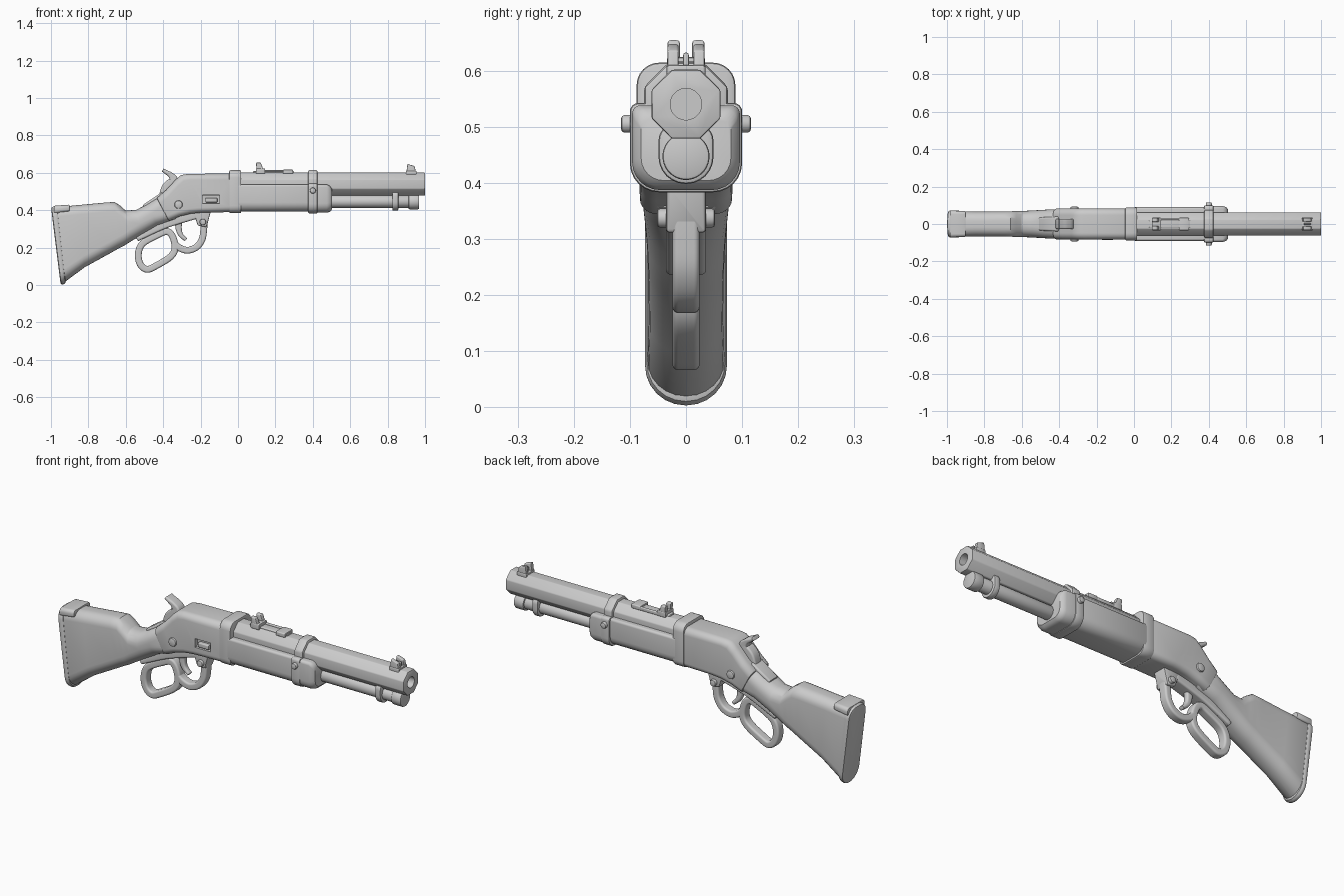
import bpy, bmesh, math
from mathutils import Vector, Matrix


def finish(name, bm, bevel):
    bmesh.ops.recalc_face_normals(bm, faces=bm.faces)
    me = bpy.data.meshes.new(name)
    bm.to_mesh(me)
    bm.free()
    ob = bpy.data.objects.new(name, me)
    bpy.context.collection.objects.link(ob)
    if bevel:
        m = ob.modifiers.new("bevel", 'BEVEL')
        m.width, m.segments, m.limit_method = bevel, 2, 'ANGLE'
        m.angle_limit = math.radians(40)
    return ob


def loft(name, stations, y=0, closed=False, bevel=0.006):
    """Stations: (x_bottom, z_bottom, x_top, z_top, half_width, r_bottom, r_top)."""
    bm = bmesh.new()
    rings = []
    for xb, zb, xt, zt, hw, rb, rt in stations:
        b, t = Vector((xb, 0, zb)), Vector((xt, 0, zt))
        h = (t - b).length
        u = (t - b) / h
        cap = min(hw, h / 2) * 0.98
        rb, rt = min(rb, cap), min(rt, cap)
        ring = []
        for c, (sy, top) in enumerate([(1, 1), (-1, 1), (-1, 0), (1, 0)]):
            r = rt if top else rb
            for k in range(7):
                a = math.radians(90 * c + 15 * k)
                s = (h - r if top else r) + r * math.sin(a)
                p = b + u * s + Vector((0, y + sy * (hw - r) + r * math.cos(a), 0))
                ring.append(bm.verts.new(p))
        rings.append(ring)
    pairs = list(zip(rings, rings[1:])) + ([(rings[-1], rings[0])] if closed else [])
    n = len(rings[0])
    for p, q in pairs:
        for i in range(n):
            j = (i + 1) % n
            bm.faces.new((p[i], p[j], q[j], q[i]))
    if not closed:
        bm.faces.new(rings[0])
        bm.faces.new(rings[-1])
    return finish(name, bm, bevel)


def bar(name, x0, x1, z0, z1, hw, rb=0.005, rt=0.005, y=0, bevel=0.006):
    return loft(name, [(x, z0, x, z1, hw, rb, rt) for x in (x0, x1)], y, bevel=bevel)


def ribbon(name, pts, hw, closed=False, r=0.01, steps=5):
    """Smooth strip through (x, z, thickness) points."""
    p = [Vector(v) for v in pts]
    n = len(p)
    get = (lambda i: p[i % n]) if closed else (lambda i: p[max(0, min(n - 1, i))])
    path = []
    for i in range(n if closed else n - 1):
        a, b, c, d = (get(i + k) for k in (-1, 0, 1, 2))
        for s in range(steps):
            t = s / steps
            path.append(0.5 * (2 * b + (c - a) * t + (2 * a - 5 * b + 4 * c - d) * t * t
                               + (3 * b - a - 3 * c + d) * t ** 3))
    if not closed:
        path.append(p[-1])
    m = len(path)
    st = []
    for i, q in enumerate(path):
        lo = path[i - 1] if closed or i else path[0]
        hi = path[(i + 1) % m] if closed else path[min(i + 1, m - 1)]
        d = (hi - lo).xy.normalized()
        nx, nz = -d.y * q.z / 2, d.x * q.z / 2
        st.append((q.x - nx, q.y - nz, q.x + nx, q.y + nz, hw, r, r))
    return loft(name, st, closed=closed, bevel=0.004)


def cyl(name, loc, r, length, axis='X', sides=32, bevel=0.005):
    bm = bmesh.new()
    bmesh.ops.create_cone(bm, cap_ends=True, segments=sides, radius1=r, radius2=r, depth=length)
    rot = Matrix.Rotation(math.pi / 2, 4, 'Y' if axis == 'X' else 'X')
    bm.transform(Matrix.Translation(loc) @ rot @ Matrix.Rotation(math.pi / sides, 4, 'Z'))
    return finish(name, bm, bevel)


def cut(ob, cutter):
    m = ob.modifiers.new("cut", 'BOOLEAN')
    m.operation, m.object, m.solver = 'DIFFERENCE', cutter, 'EXACT'
    cutter.hide_render = True
    cutters.append(cutter)


cutters = []

# Stock and butt plate
loft("stock", [(-0.935, 0.01, -0.98, 0.415, 0.069, 0.068, 0.05),
               (-0.82, 0.095, -0.85, 0.428, 0.066, 0.06, 0.05),
               (-0.68, 0.172, -0.70, 0.442, 0.067, 0.06, 0.05),
               (-0.64, 0.195, -0.66, 0.444, 0.068, 0.06, 0.05),
               (-0.61, 0.21, -0.63, 0.425, 0.069, 0.06, 0.055),
               (-0.57, 0.235, -0.60, 0.398, 0.07, 0.06, 0.06),
               (-0.51, 0.27, -0.545, 0.402, 0.073, 0.06, 0.06),
               (-0.43, 0.32, -0.49, 0.43, 0.077, 0.05, 0.055),
               (-0.33, 0.355, -0.40, 0.485, 0.078, 0.04, 0.05)])
loft("butt_plate", [(-0.948, 0.0, -1.0, 0.418, 0.073, 0.072, 0.055),
                    (-0.92, 0.008, -0.965, 0.424, 0.073, 0.072, 0.055)], bevel=0.012)
loft("butt_plate_tang", [(-0.985, 0.385, -0.985, 0.424, 0.072, 0.01, 0.05),
                         (-0.90, 0.395, -0.90, 0.430, 0.069, 0.01, 0.05)])

# Receiver with loading port
receiver = loft("receiver", [(-0.37, 0.342, -0.435, 0.465, 0.082, 0.03, 0.035),
                             (-0.31, 0.368, -0.385, 0.508, 0.083, 0.03, 0.035),
                             (-0.25, 0.382, -0.335, 0.562, 0.083, 0.03, 0.035),
                             (-0.20, 0.387, -0.305, 0.588, 0.083, 0.03, 0.035),
                             (-0.17, 0.388, -0.27, 0.594, 0.083, 0.03, 0.035),
                             (-0.03, 0.39, -0.03, 0.597, 0.083, 0.03, 0.035)])
cut(receiver, bar("port_cutter", -0.19, -0.10, 0.436, 0.482, 0.02, y=-0.085, bevel=0))
bar("loading_gate", -0.175, -0.11, 0.442, 0.466, 0.012, y=-0.073)
bar("receiver_ring", -0.047, 0.017, 0.384, 0.614, 0.088, 0.04, 0.04)
loft("upper_tang", [(-0.50, 0.405, -0.51, 0.428, 0.035, 0.01, 0.01),
                    (-0.38, 0.46, -0.405, 0.498, 0.04, 0.01, 0.01)])
cyl("receiver_screw", (-0.318, 0, 0.43), 0.022, 0.186, 'Y', 24, 0.007)

# Hammer
ribbon("hammer", [(-0.40, 0.465, 0.05), (-0.375, 0.515, 0.07), (-0.345, 0.56, 0.05),
                  (-0.36, 0.588, 0.03), (-0.385, 0.604, 0.022), (-0.403, 0.615, 0.018)], 0.028)

# Barrel with bore
barrel = cyl("barrel", (0.48, 0, 0.54), 0.0665, 1.04, sides=8, bevel=0.004)
cut(barrel, cyl("bore_cutter", (1.0, 0, 0.54), 0.028, 0.16, bevel=0))

# Magazine tube, end cap and hanger
cyl("magazine_tube", (0.68, 0, 0.447), 0.034, 0.5)
cyl("magazine_cap", (0.94, 0, 0.447), 0.042, 0.056)
bar("magazine_hanger", 0.825, 0.857, 0.398, 0.505, 0.049, 0.048, 0.03)

# Fore-end, nose cap and barrel band
bar("fore_end", 0.0, 0.43, 0.392, 0.538, 0.09, 0.05, 0.012)
loft("nose_cap", [(0.42, 0.387, 0.42, 0.538, 0.096, 0.05, 0.015),
                  (0.475, 0.387, 0.475, 0.538, 0.096, 0.05, 0.015),
                  (0.492, 0.392, 0.492, 0.53, 0.091, 0.05, 0.02),
                  (0.502, 0.404, 0.502, 0.515, 0.08, 0.04, 0.02)], bevel=0)
bar("band_lower", 0.375, 0.425, 0.383, 0.542, 0.1, 0.052, 0.015)
cyl("band_upper", (0.4, 0, 0.54), 0.081, 0.05, sides=8, bevel=0.008)
cyl("band_screw", (0.4, 0, 0.505), 0.016, 0.232, 'Y', 24, 0.007)

# Rear sight: leaf frame, elevator and twin ears
bar("rear_sight_base", 0.08, 0.30, 0.595, 0.609, 0.02)
bar("rear_sight_elevator", 0.24, 0.295, 0.595, 0.617, 0.034)
bar("rear_sight_block", 0.095, 0.145, 0.595, 0.624, 0.034)
bar("rear_sight_rail", 0.14, 0.25, 0.595, 0.614, 0.006, y=0.027, bevel=0.002)
for side, s in (("left", 1), ("right", -1)):
    loft("rear_sight_ear_" + side, [(0.10, 0.61, 0.096, 0.654, 0.011, 0.004, 0.006),
                                    (0.138, 0.61, 0.122, 0.654, 0.011, 0.004, 0.006)],
         y=0.022 * s, bevel=0.003)
    # Front sight ears
    loft("front_sight_ear_" + side, [(0.90, 0.60, 0.906, 0.648, 0.01, 0.004, 0.005),
                                     (0.952, 0.60, 0.944, 0.636, 0.01, 0.004, 0.005)],
         y=0.023 * s, bevel=0.003)
bar("front_sight_base", 0.897, 0.955, 0.585, 0.61, 0.035)
bar("front_sight_post", 0.91, 0.945, 0.60, 0.632, 0.005, bevel=0.002)

# Lever: finger loop, trigger guard, pivot block
T = 0.036
ribbon("lever_loop", [(x, z, T) for x, z in [
    (-0.533, 0.165), (-0.522, 0.11), (-0.487, 0.084), (-0.44, 0.102), (-0.36, 0.152),
    (-0.337, 0.20), (-0.35, 0.26), (-0.38, 0.286), (-0.43, 0.268), (-0.51, 0.222)]], 0.024, True)
ribbon("trigger_guard", [(x, z, T) for x, z in [
    (-0.342, 0.225), (-0.315, 0.20), (-0.27, 0.186), (-0.222, 0.203), (-0.192, 0.245),
    (-0.183, 0.30), (-0.178, 0.36), (-0.172, 0.395)]], 0.024)
loft("lever_pivot_block", [(-0.215, 0.318, -0.24, 0.395, 0.036, 0.008, 0.008),
                           (-0.168, 0.31, -0.145, 0.395, 0.036, 0.008, 0.008)])
cyl("lever_pivot_screw", (-0.188, 0, 0.337), 0.017, 0.104, 'Y', 24, 0.006)
ribbon("lower_tang", [(-0.54, 0.245, 0.024), (-0.42, 0.31, 0.04), (-0.34, 0.342, 0.045),
                      (-0.22, 0.375, 0.04)], 0.036)
ribbon("trigger", [(-0.315, 0.36, 0.04), (-0.318, 0.31, 0.034), (-0.307, 0.27, 0.026),
                   (-0.278, 0.242, 0.018)], 0.015)

# Bake modifiers, drop the cutters and shade smooth with sharp edges kept
bpy.ops.object.select_all(action='DESELECT')
parts = [o for o in bpy.data.objects if o not in cutters]
for o in parts:
    o.select_set(True)
bpy.context.view_layer.objects.active = parts[0]
bpy.ops.object.convert(target='MESH')
bpy.ops.object.shade_smooth_by_angle(angle=math.radians(35))
for c in cutters:
    bpy.data.objects.remove(c)
